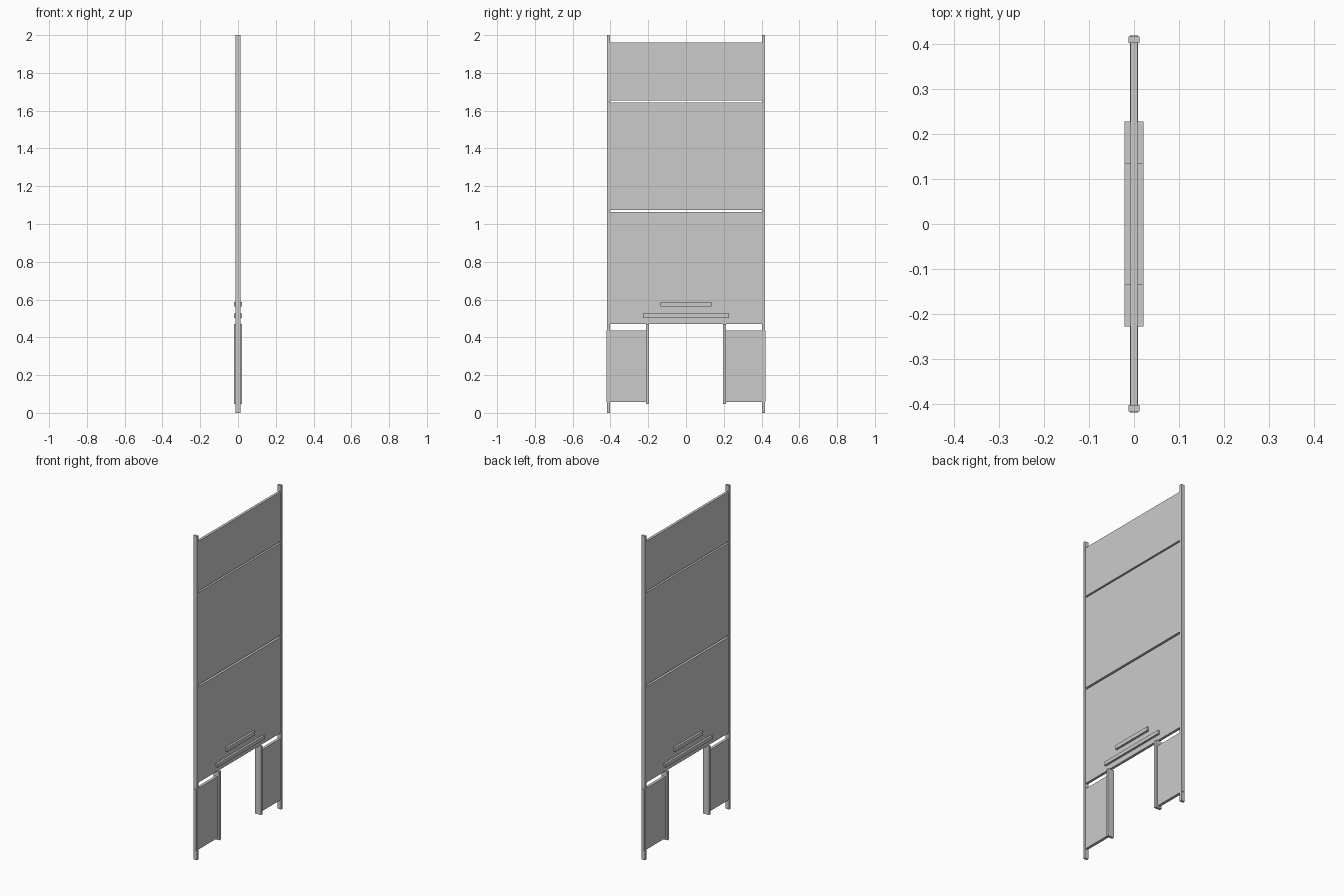
import bpy

if "Cube" in bpy.data.objects:
    bpy.data.objects.remove(bpy.data.objects["Cube"])


def box(name, x, y, z):
    """Box from (min, max) ranges on each axis."""
    bpy.ops.mesh.primitive_cube_add(size=1, location=[sum(r) / 2 for r in (x, y, z)])
    ob = bpy.context.object
    ob.name = name
    ob.scale = [r[1] - r[0] for r in (x, y, z)]
    bpy.ops.object.transform_apply(location=False, rotation=False, scale=True)
    return ob


def pair(name, hx, y, z):
    """The same box on both sides of the door."""
    box(name + "_left", (-hx, hx), (-y[1], -y[0]), z)
    box(name + "_right", (-hx, hx), y, z)


# Full-height outer posts
pair("outer_post", 0.012, (0.403, 0.417), (0, 2))

# Main door panels, separated by narrow open gaps
for name, z in (("lower_panel", (0.471, 1.063)),
                ("middle_panel", (1.075, 1.644)),
                ("upper_panel", (1.654, 1.96))):
    box(name, (-0.008, 0.008), (-0.405, 0.405), z)

# Panels and inner stiles either side of the bottom opening
pair("side_panel", 0.0085, (0.198, 0.42), (0.058, 0.437))
pair("inner_stile", 0.02, (0.196, 0.212), (0.047, 0.471))

# Raised bars above the opening, standing out on both faces
box("long_bar", (-0.021, 0.021), (-0.228, 0.228), (0.503, 0.525))
box("short_bar", (-0.021, 0.021), (-0.135, 0.135), (0.564, 0.588))
